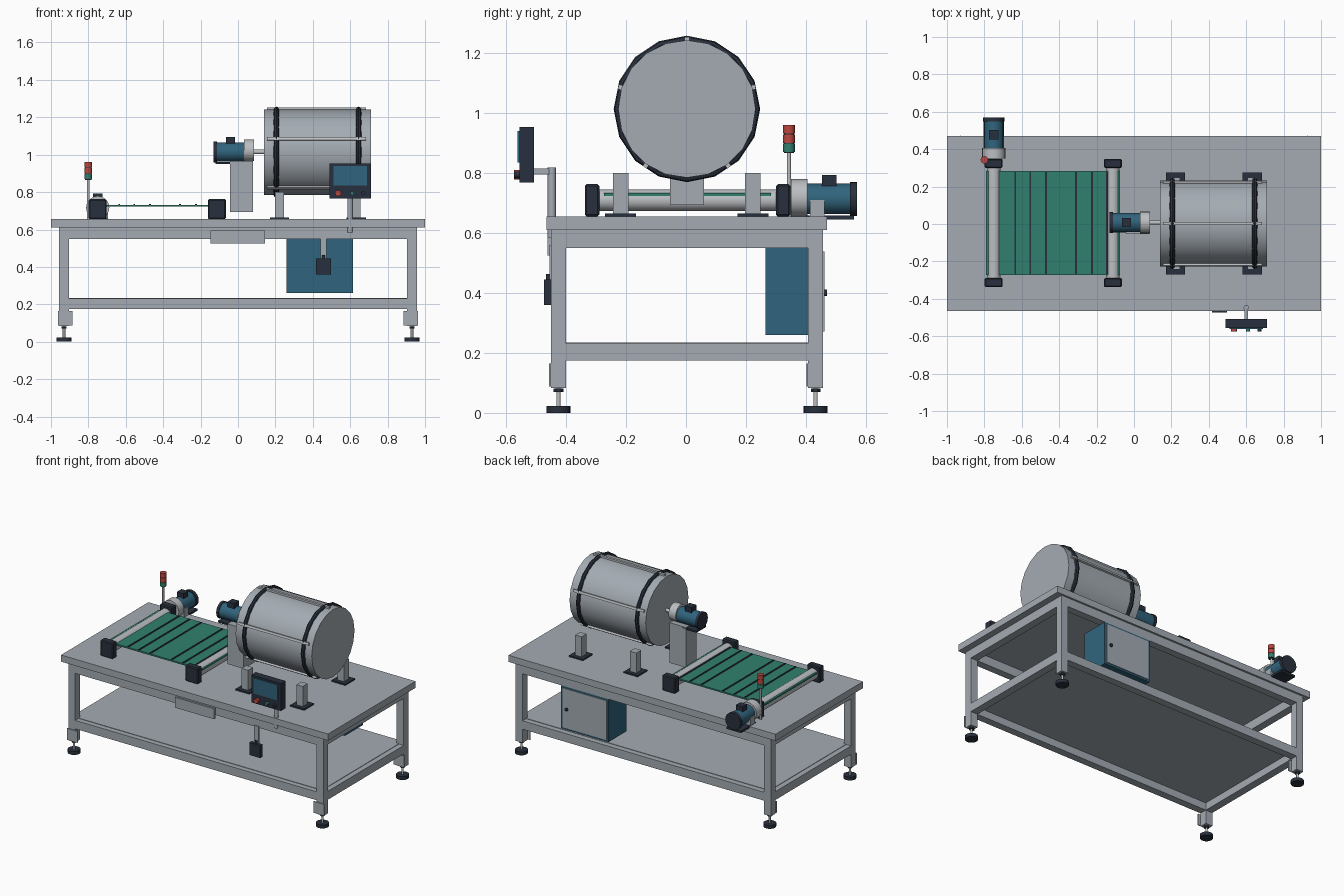
import bpy, math
from mathutils import Vector


def mat(name, r, g, b):
    m = bpy.data.materials.new(name)
    m.diffuse_color = (r, g, b, 1)
    return m


STEEL = mat("grey steel", 0.37, 0.41, 0.45)
LIGHT = mat("light steel", 0.50, 0.52, 0.54)
DARK = mat("dark navy", 0.022, 0.030, 0.047)
BLUE = mat("motor blue", 0.03, 0.127, 0.205)
GREEN = mat("belt green", 0.03, 0.216, 0.156)
RED = mat("signal red", 0.50, 0.065, 0.05)


def finish(name, m, smooth=False):
    o = bpy.context.object
    o.name = name
    o.data.materials.append(m)
    if smooth:
        bpy.ops.object.shade_smooth_by_angle(angle=math.radians(40))
    return o


def box(name, m, x0, x1, y0, y1, z0, z1, bevel=0):
    bpy.ops.mesh.primitive_cube_add(size=1, location=((x0 + x1) / 2, (y0 + y1) / 2, (z0 + z1) / 2))
    o = bpy.context.object
    o.scale = (x1 - x0, y1 - y0, z1 - z0)
    bpy.ops.object.transform_apply(location=False, rotation=False, scale=True)
    if bevel:
        b = o.modifiers.new("bevel", 'BEVEL')
        b.width, b.segments = bevel, 1
    return finish(name, m)


def cyl(name, m, a, b, r, n=20):
    a, b = Vector(a), Vector(b)
    bpy.ops.mesh.primitive_cylinder_add(vertices=n, radius=r, depth=(b - a).length, location=(a + b) / 2)
    bpy.context.object.rotation_euler = (b - a).to_track_quat('Z', 'Y').to_euler()
    return finish(name, m, True)


# Table frame: top, legs, feet, rails, lower shelf
box("table_top", STEEL, -1, 1, -0.465, 0.47, 0.61, 0.655)
for sx in (-1, 1):
    for y in (-0.425, 0.432):
        x = sx * 0.93
        box("leg", STEEL, x - 0.026, x + 0.026, y - 0.025, y + 0.025, 0.083, 0.61)
        px = sx * 0.923
        box("foot_plate", STEEL, px - 0.039, px + 0.039, y - 0.031, y - 0.025, 0.088, 0.165)
        cyl("foot_stem", LIGHT, (x, y, 0.02), (x, y, 0.085), 0.007, 12)
        cyl("foot_nut", DARK, (x, y, 0.07), (x, y, 0.081), 0.016, 6)
        cyl("foot_pad", DARK, (x, y, 0), (x, y, 0.023), 0.04)
for z0, z1 in ((0.175, 0.232), (0.55, 0.61)):
    for y in (-0.425, 0.432):
        box("long_rail", STEEL, -0.91, 0.91, y - 0.025, y + 0.025, z0, z1)
    for x in (-0.93, 0.93):
        box("short_rail", STEEL, x - 0.026, x + 0.026, -0.405, 0.41, z0, z1)
box("lower_shelf", STEEL, -0.92, 0.92, -0.415, 0.42, 0.225, 0.235)
box("front_plate", STEEL, -0.148, 0.145, -0.462, -0.45, 0.525, 0.595)

# Electrical cabinet under the table
box("cabinet", BLUE, 0.26, 0.615, 0.265, 0.457, 0.26, 0.55)
box("cabinet_door", STEEL, 0.272, 0.603, 0.457, 0.462, 0.272, 0.538)
cyl("cabinet_knob", DARK, (0.57, 0.46, 0.40), (0.57, 0.47, 0.40), 0.011, 12)

# Hanging switch box on the front
box("switch_box", DARK, 0.417, 0.497, -0.473, -0.448, 0.36, 0.445)
box("switch_hanger", STEEL, 0.44, 0.474, -0.455, -0.448, 0.445, 0.56)
cyl("switch_gland", DARK, (0.457, -0.458, 0.44), (0.457, -0.458, 0.463), 0.009, 10)

# Control panel on its post
cyl("panel_post", STEEL, (0.6, -0.447, 0.585), (0.6, -0.447, 0.818), 0.014, 16)
box("panel_arm", STEEL, 0.59, 0.61, -0.51, -0.44, 0.795, 0.815)
box("panel", DARK, 0.488, 0.71, -0.555, -0.507, 0.767, 0.953)
box("screen", BLUE, 0.51, 0.69, -0.561, -0.554, 0.835, 0.94)
for x, r, m in ((0.535, 0.016, RED), (0.61, 0.011, GREEN), (0.67, 0.011, DARK)):
    cyl("button", m, (x, -0.574, 0.794), (x, -0.554, 0.794), r, 14)

# Drum with tyres and lengthwise bars
CY, CZ = 0.003, 1.013
cyl("drum", STEEL, (0.14, CY, CZ), (0.71, CY, CZ), 0.229, 20)
for x in (0.205, 0.645):
    bpy.ops.mesh.primitive_torus_add(major_segments=16, minor_segments=8, major_radius=0.230,
                                     minor_radius=0.014, location=(x, CY, CZ),
                                     rotation=(0, math.pi / 2, 0))
    finish("drum_tyre", DARK, True)
for i in range(5):
    a = math.radians(90 + 72 * i)
    p = (CY + 0.232 * math.cos(a), CZ + 0.232 * math.sin(a))
    o = box("drum_bar", LIGHT, 0.155, 0.685, p[0] - 0.008, p[0] + 0.008, p[1] - 0.008, p[1] + 0.008)
    o.rotation_euler.x = a

# Drum support posts
for x in (0.222, 0.632):
    for y in (-0.218, 0.223):
        box("support_base", DARK, x - 0.052, x + 0.052, y - 0.052, y + 0.052, 0.655, 0.664)
        box("support_post", STEEL, x - 0.024, x + 0.024, y - 0.026, y + 0.026, 0.66, 0.80)

# Drum drive motor on its bracket
MY, MZ = 0.008, 1.015
box("drive_bracket", STEEL, -0.042, 0.08, -0.053, 0.06, 0.693, 0.965)
box("drive_base", DARK, -0.12, 0.042, -0.045, 0.06, 0.95, 0.961)
cyl("drive_motor", BLUE, (-0.115, MY, MZ), (0.035, MY, MZ), 0.051)
cyl("drive_cap", DARK, (-0.13, MY, MZ), (-0.112, MY, MZ), 0.056)
cyl("drive_gearbox", LIGHT, (0.032, MY, MZ + 0.008), (0.085, MY, MZ + 0.008), 0.058)
cyl("drive_shaft", LIGHT, (0.08, MY, MZ), (0.145, MY, MZ), 0.012, 12)
box("drive_terminal", DARK, -0.065, -0.015, MY - 0.025, MY + 0.025, 1.05, 1.095)

# Belt conveyor
box("belt", GREEN, -0.79, -0.075, -0.273, 0.283, 0.722, 0.732)
for x in (-0.635, -0.555, -0.47, -0.31, -0.225, -0.145):
    box("belt_slat", DARK, x - 0.005, x + 0.005, -0.268, 0.278, 0.728, 0.736)
for x in (-0.75, -0.113):
    cyl("roller", LIGHT, (x, -0.30, 0.709), (x, 0.31, 0.709), 0.036)
    for y in (-0.313, 0.324):
        box("bearing_block", DARK, x - 0.048, x + 0.048, y - 0.024, y + 0.024, 0.655, 0.762, 0.006)

# Conveyor motor
X, Z = -0.75, 0.713
cyl("belt_gearbox", LIGHT, (X, 0.35, Z + 0.004), (X, 0.405, Z + 0.004), 0.062)
cyl("belt_motor", BLUE, (X, 0.40, Z), (X, 0.55, Z), 0.051)
cyl("belt_motor_cap", DARK, (X, 0.547, Z), (X, 0.57, Z), 0.057)
box("belt_terminal", DARK, X - 0.025, X + 0.025, 0.453, 0.502, 0.75, 0.792)
box("belt_motor_mount", STEEL, X - 0.055, X + 0.055, 0.413, 0.462, 0.655, 0.71)
box("belt_motor_base", DARK, X - 0.055, X + 0.055, 0.40, 0.56, 0.645, 0.658)

# Signal tower
T = (-0.80, 0.343)
cyl("tower_pole", LIGHT, (*T, 0.655), (*T, 0.875), 0.007, 12)
for z0, z1, m in ((0.87, 0.897, GREEN), (0.90, 0.928, RED), (0.931, 0.96, RED)):
    cyl("tower_lamp", m, (*T, z0), (*T, z1), 0.02, 16)
cyl("tower_core", DARK, (*T, 0.866), (*T, 0.95), 0.017, 16)
